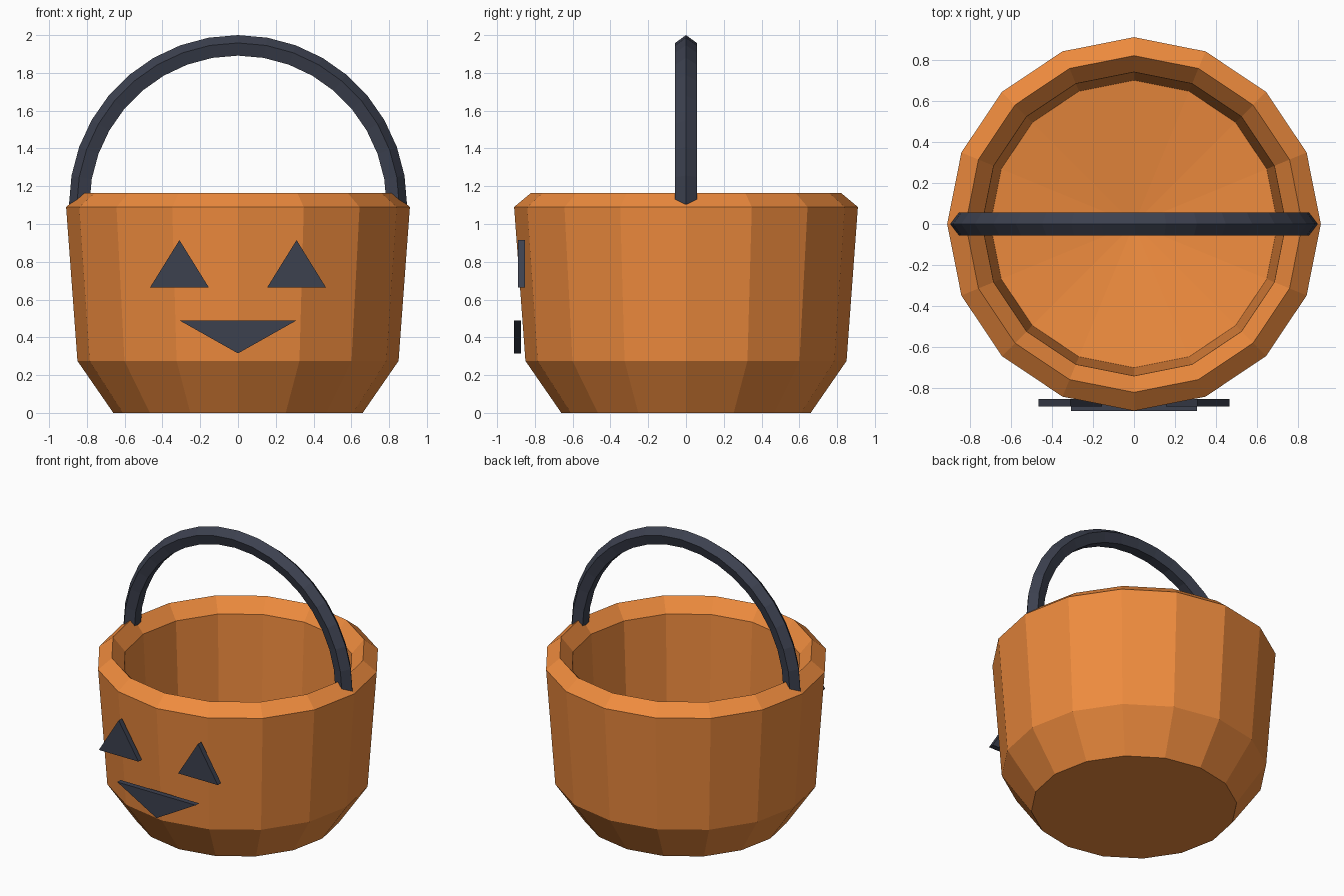
import bpy
from math import sin, cos, pi

if "Cube" in bpy.data.objects:
    bpy.data.objects.remove(bpy.data.objects["Cube"])


def material(name, rgb):
    m = bpy.data.materials.new(name)
    m.diffuse_color = (*rgb, 1)
    m.use_nodes = True
    m.node_tree.nodes["Principled BSDF"].inputs["Base Color"].default_value = m.diffuse_color
    return m


orange = material("orange_plastic", (0.86, 0.26, 0.048))
dark = material("dark_plastic", (0.045, 0.052, 0.078))


def add(name, verts, faces, mat):
    me = bpy.data.meshes.new(name)
    me.from_pydata(verts, [], faces)
    me.materials.append(mat)
    ob = bpy.data.objects.new(name, me)
    bpy.context.collection.objects.link(ob)
    return ob


def skin(rings, n):
    """Side quads joining consecutive rings of n vertices."""
    return [(r * n + k, r * n + (k + 1) % n, (r + 1) * n + (k + 1) % n, (r + 1) * n + k)
            for r in range(rings - 1) for k in range(n)]


# Bucket: sixteen-sided shell turned from outer base, over the rim, to inner floor
N = 16
profile = [(0.66, 0), (0.85, 0.275), (0.91, 1.09), (0.82, 1.165), (0.74, 1.07), (0.70, 0.27)]
verts = [(r * cos(2 * pi * k / N), r * sin(2 * pi * k / N), z)
         for r, z in profile for k in range(N)]
faces = skin(len(profile), N)
faces.append(tuple(reversed(range(N))))
first = N * (len(profile) - 1)
verts.append((0, 0, 0.17))
faces += [(first + k, first + (k + 1) % N, len(verts) - 1) for k in range(N)]
add("bucket", verts, faces, orange)

# Handle: five-sided bar swept along a half circle, one ridge facing outwards
S, P, R = 18, 5, 0.06
verts = []
for i in range(S + 1):
    a = pi * i / S
    for k in range(P):
        t = 2 * pi * k / P
        d = R * cos(t)
        verts.append(((0.835 + d) * cos(a), R * sin(t), 1.10 + (0.84 + d) * sin(a)))
faces = [f[::-1] for f in skin(S + 1, P)]
faces += [tuple(range(P)), tuple(reversed(range(S * P, (S + 1) * P)))]
handle = add("handle", verts, faces, dark)
handle.data.flip_normals()


# Face features: thin triangular plates, corners given anticlockwise from the front
def plate(name, corners, y0, y1):
    verts = [(x, y, z) for y in (y0, y1) for x, z in corners]
    faces = [(0, 1, 2), (5, 4, 3)] + [f[::-1] for f in skin(2, 3)]
    return add(name, verts, faces, dark)


for side, cx in (("left", -0.31), ("right", 0.31)):
    plate(side + "_eye", [(cx - 0.155, 0.665), (cx + 0.155, 0.665), (cx, 0.915)], -0.89, -0.853)
plate("mouth", [(-0.307, 0.488), (0, 0.315), (0.307, 0.488)], -0.91, -0.873)
